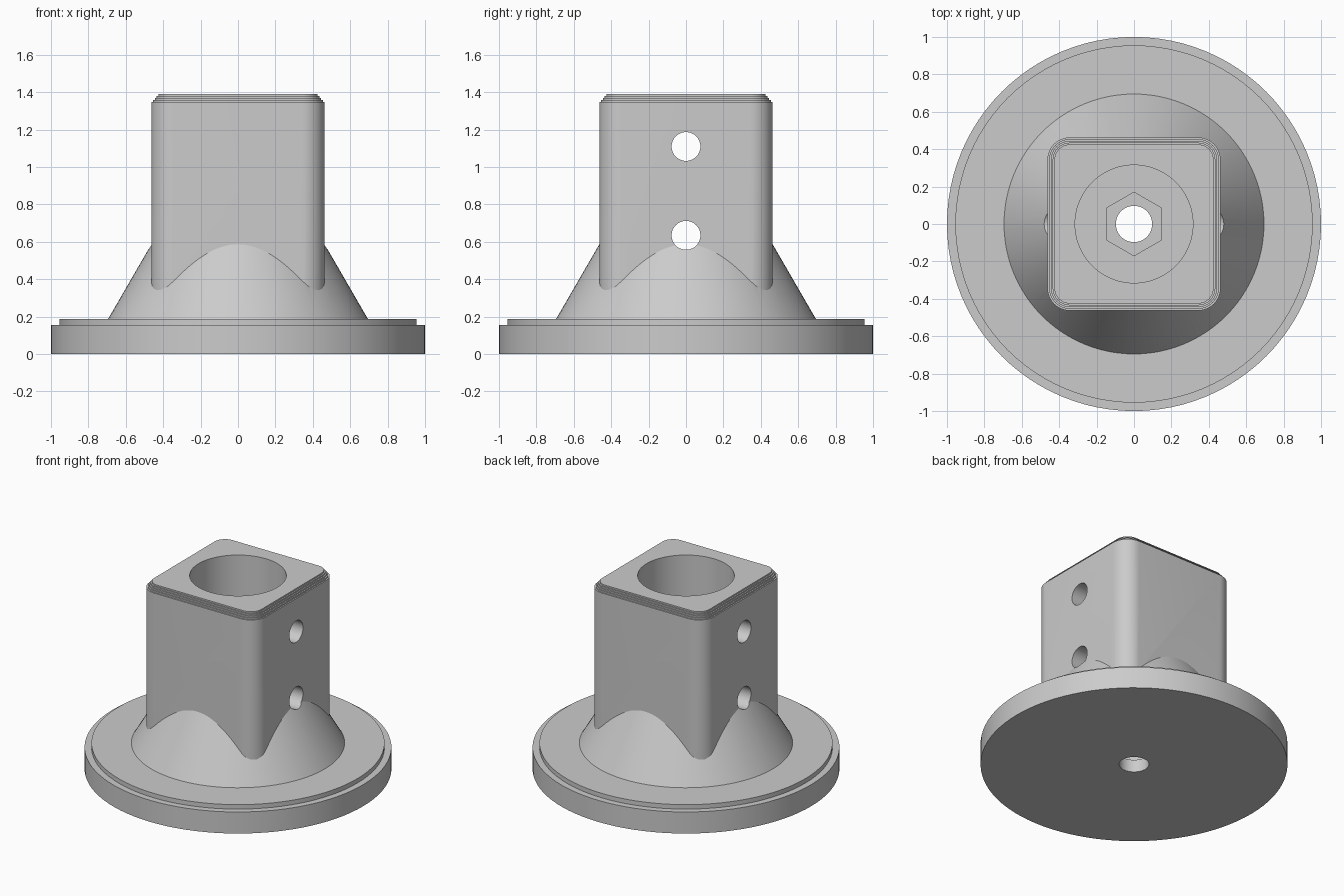
import bpy, bmesh
from math import sin, cos, pi, radians
from mathutils import Matrix

default = bpy.data.objects.get("Cube")
if default:
    bpy.data.objects.remove(default, do_unlink=True)

grey = bpy.data.materials.new("light_grey")
grey.use_nodes = True
colour = (0.6, 0.6, 0.6, 1)
grey.diffuse_color = colour
grey.node_tree.nodes["Principled BSDF"].inputs["Base Color"].default_value = colour


def circle(r, z, n=96):
    return [(r * sin(-2 * pi * i / n), r * cos(2 * pi * i / n), z) for i in range(n)]


def rounded_square(half, r, z, steps=12):
    points = []
    for corner in range(4):
        start = corner * pi / 2
        cx = (half - r) * (1 if corner in (0, 3) else -1)
        cy = (half - r) * (1 if corner in (0, 1) else -1)
        for i in range(steps + 1):
            a = start + i * pi / 2 / steps
            points.append((cx + r * cos(a), cy + r * sin(a), z))
    return points


def loft(name, rings, matrix=Matrix()):
    """Closed solid through a stack of matching rings, bottom to top."""
    bm = bmesh.new()
    loops = [[bm.verts.new(matrix @ Matrix.Translation(p).translation) for p in ring]
             for ring in rings]
    for low, high in zip(loops, loops[1:]):
        for i in range(len(low)):
            j = (i + 1) % len(low)
            bm.faces.new((low[i], low[j], high[j], high[i]))
    bm.faces.new(loops[0][::-1])
    bm.faces.new(loops[-1])
    bmesh.ops.recalc_face_normals(bm, faces=bm.faces)
    mesh = bpy.data.meshes.new(name)
    bm.to_mesh(mesh)
    bm.free()
    mesh.materials.append(grey)
    obj = bpy.data.objects.new(name, mesh)
    bpy.context.collection.objects.link(obj)
    return obj


def combine(target, tool, operation):
    tool.hide_render = True
    mod = target.modifiers.new(operation.lower(), 'BOOLEAN')
    mod.operation, mod.solver, mod.object = operation, 'EXACT', tool
    bpy.context.view_layer.objects.active = target
    bpy.ops.object.modifier_apply(modifier=mod.name)
    bpy.data.objects.remove(tool, do_unlink=True)


# Round flange with a small step and a conical collar
mount = loft("flanged_socket", [circle(r, z) for r, z in (
    (1, 0), (1, 0.155), (0.955, 0.155), (0.955, 0.187),
    (0.695, 0.187), (0.42, 0.662))])

# Square sleeve with rounded corners and a stepped top edge
half, top, step = 0.463, 1.348, 0.0105
rings = [rounded_square(half, 0.12, 0.1), rounded_square(half, 0.12, top)]
for i in range(1, 5):
    inset = i * step * 0.9
    for z in (top + (i - 1) * step, top + i * step):
        rings.append(rounded_square(half - inset, 0.12 - inset, z))
combine(mount, loft("sleeve", rings), 'UNION')

# Round bore, hexagonal nut pocket and bolt hole
for name, r, low, high, sides in (("bore", 0.315, 0.19, 1.6, 96),
                                  ("nut_pocket", 0.17, 0.09, 0.4, 6),
                                  ("bolt_hole", 0.097, -0.2, 0.3, 48)):
    combine(mount, loft(name, [circle(r, low, sides), circle(r, high, sides)]), 'DIFFERENCE')

# Two cross holes through the left and right walls
for z in (1.11, 0.635):
    place = Matrix.Translation((0, 0, z)) @ Matrix.Rotation(pi / 2, 4, 'Y')
    pin = loft("pin_hole", [circle(0.077, -0.8, 48), circle(0.077, 0.8, 48)], place)
    combine(mount, pin, 'DIFFERENCE')

# Smooth round surfaces, crisp edges
bpy.ops.object.select_all(action='DESELECT')
mount.select_set(True)
bpy.context.view_layer.objects.active = mount
bpy.ops.object.shade_smooth_by_angle(angle=radians(25))
